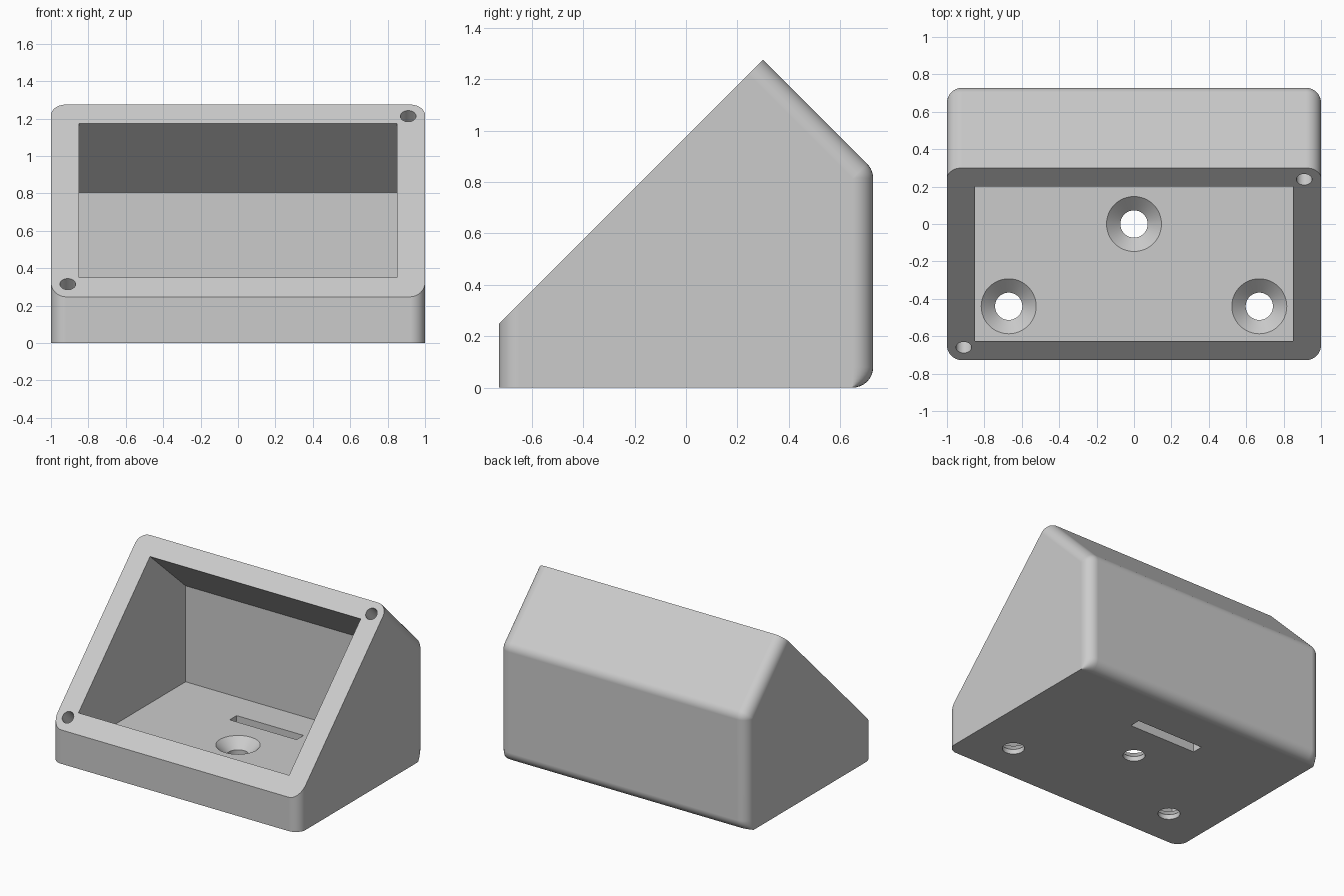
import bpy, bmesh
from math import sin, cos, pi, sqrt
from mathutils import Vector, Matrix

if "Cube" in bpy.data.objects:
    bpy.data.objects.remove(bpy.data.objects["Cube"], do_unlink=True)

grey = bpy.data.materials.new("light_grey")
grey.use_nodes = True
grey.diffuse_color = (0.6, 0.6, 0.6, 1)
grey.node_tree.nodes["Principled BSDF"].inputs["Base Color"].default_value = (0.6, 0.6, 0.6, 1)

R = 0.08          # edge radius
STEPS = 8         # segments per quarter round
HALF_Y = 0.728


def loft(name, rings, matrix=Matrix()):
    """Skin a closed solid through rings with equal point counts."""
    bm = bmesh.new()
    rows = [[bm.verts.new(matrix @ Vector(p)) for p in ring] for ring in rings]
    n = len(rows[0])
    for a, b in zip(rows, rows[1:]):
        for i in range(n):
            j = (i + 1) % n
            bm.faces.new((a[i], a[j], b[j], b[i]))
    bm.faces.new(rows[0])
    bm.faces.new(rows[-1][::-1])
    bmesh.ops.remove_doubles(bm, verts=bm.verts, dist=1e-5)
    bmesh.ops.recalc_face_normals(bm, faces=bm.faces)
    mesh = bpy.data.meshes.new(name)
    bm.to_mesh(mesh)
    bm.free()
    mesh.materials.append(grey)
    obj = bpy.data.objects.new(name, mesh)
    bpy.context.collection.objects.link(obj)
    return obj


def prism(name, profile, half_width):
    return loft(name, [[(x, y, z) for y, z in profile] for x in (-half_width, half_width)])


def turned(name, radii_heights, matrix, sides=48):
    return loft(name, [[(r * cos(2 * pi * i / sides), r * sin(2 * pi * i / sides), h)
                        for i in range(sides)] for r, h in radii_heights], matrix)


def body_ring(side, t):
    """Side profile, drawn in towards the end of the rounded edge."""
    inset, r = R * (1 - cos(t)), R * cos(t)
    x = side * (1 - R + R * sin(t))
    back = HALF_Y - R
    upper = 1.575 - R * sqrt(2) - back
    pts = [(-HALF_Y + inset, 0)]
    for k in range(STEPS + 1):                       # lower back round
        a = pi / 2 * (1 - k / STEPS)
        pts.append((back + r * cos(a), R - R * sin(a)))
    for k in range(STEPS + 1):                       # upper back round
        a = pi / 4 * k / STEPS
        pts.append((back + r * cos(a), upper + r * sin(a)))
    d = inset / sqrt(2)
    pts += [(0.30 - d, 1.275 - d), (-HALF_Y + inset, 0.247 + inset)]
    return [(x, y, z) for y, z in pts]


# Wedge-shaped housing
angles = [pi / 2 * k / STEPS for k in range(STEPS + 1)]
housing = loft("housing", [body_ring(-1, t) for t in reversed(angles)]
               + [body_ring(1, t) for t in angles])

# Main cavity, open through the sloping front
FLOOR = 0.105
cutters = [prism("cavity_cutter", [(-0.625, FLOOR), (0.61, FLOOR), (0.61, 0.805), (0.20, 1.175),
                                   (0.10, 1.275), (-0.725, 0.45), (-0.625, 0.35)], 0.85)]

# Cable slot in the floor
cutters.append(prism("slot_cutter", [(0.29, -0.1), (0.37, -0.1), (0.37, 0.2), (0.29, 0.2)], 0.27))

# Countersunk mounting holes in the floor
for x, y in ((0, 0), (-0.67, -0.44), (0.67, -0.44)):
    cutters.append(turned("mounting_hole_cutter",
                          [(0.073, -0.1), (0.073, 0.035), (0.147, FLOOR), (0.168, FLOOR + 0.02)],
                          Matrix.Translation((x, y, 0))))

# Blind screw holes square to the sloping rim
for x, y in ((0.91, 0.238), (-0.91, -0.66)):
    place = Matrix.Translation((x, y, y + 0.975)) @ Matrix.Rotation(pi / 4, 4, 'X')
    cutters.append(turned("screw_hole_cutter", [(0.042, -0.2), (0.042, 0.05)], place, 32))

bpy.context.view_layer.objects.active = housing
housing.select_set(True)
for cutter in cutters:
    mod = housing.modifiers.new("cut", 'BOOLEAN')
    mod.operation, mod.solver, mod.object = 'DIFFERENCE', 'EXACT', cutter
    bpy.ops.object.modifier_apply(modifier=mod.name)
    bpy.data.objects.remove(cutter, do_unlink=True)

bpy.ops.object.shade_smooth_by_angle(angle=pi / 6)
weighted = housing.modifiers.new("even_shading", 'WEIGHTED_NORMAL')
weighted.keep_sharp = True
